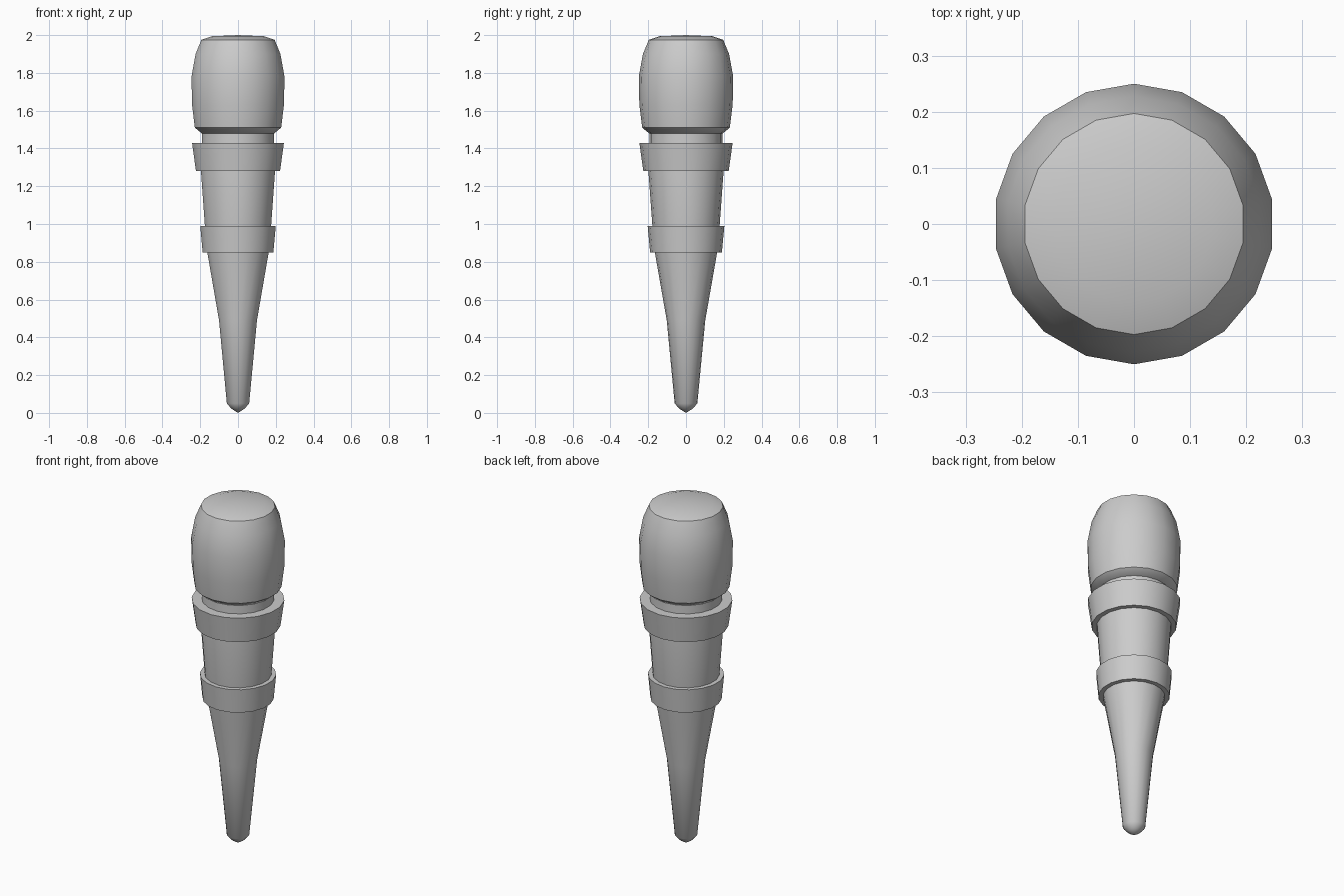
import bpy, bmesh, math

if "Cube" in bpy.data.objects:
    bpy.data.objects.remove(bpy.data.objects["Cube"])

SIDES = 18


def lathe(name, profile, closed=False):
    """Revolve (radius, z) points about z; radius 0 makes a pole."""
    bm = bmesh.new()
    rings = []
    for r, z in profile:
        if r == 0:
            rings.append([bm.verts.new((0, 0, z))] * SIDES)
        else:
            ring = []
            for i in range(SIDES):
                a = math.pi / 2 + 2 * math.pi * i / SIDES
                ring.append(bm.verts.new((r * math.cos(a), r * math.sin(a), z)))
            rings.append(ring)
    pairs = list(zip(rings, rings[1:]))
    if closed:
        pairs.append((rings[-1], rings[0]))
    for lo, hi in pairs:
        for i in range(SIDES):
            j = (i + 1) % SIDES
            corners = list(dict.fromkeys((lo[i], lo[j], hi[j], hi[i])))
            bm.faces.new(corners)
    bmesh.ops.recalc_face_normals(bm, faces=bm.faces[:])
    mesh = bpy.data.meshes.new(name)
    bm.to_mesh(mesh)
    bm.free()
    obj = bpy.data.objects.new(name, mesh)
    bpy.context.collection.objects.link(obj)
    bpy.ops.object.select_all(action='DESELECT')
    obj.select_set(True)
    bpy.context.view_layer.objects.active = obj
    bpy.ops.object.shade_smooth_by_angle(angle=math.radians(40))
    return obj


# tapered shaft with blunt tip, running up into the neck
lathe("shaft", [(0, 0.0), (0.035, 0.022), (0.06, 0.05), (0.102, 0.49),
                (0.165, 0.85), (0.178, 0.99), (0.199, 1.28),
                (0.193, 1.43), (0.193, 1.49), (0, 1.49)])

# flared collars
for name, inner, r0, z0, r1, z1 in (
        ("lower_collar", 0.15, 0.190, 0.85, 0.203, 0.99),
        ("upper_collar", 0.17, 0.226, 1.28, 0.247, 1.43)):
    lathe(name, [(inner, z0), (r0, z0), (r1, z1), (inner, z1)], closed=True)

# rounded cap
lathe("cap", [(0, 1.48), (0.195, 1.48), (0.232, 1.51), (0.247, 1.63),
              (0.25, 1.78), (0.228, 1.90), (0.197, 1.975),
              (0.14, 1.994), (0, 2.0)])
